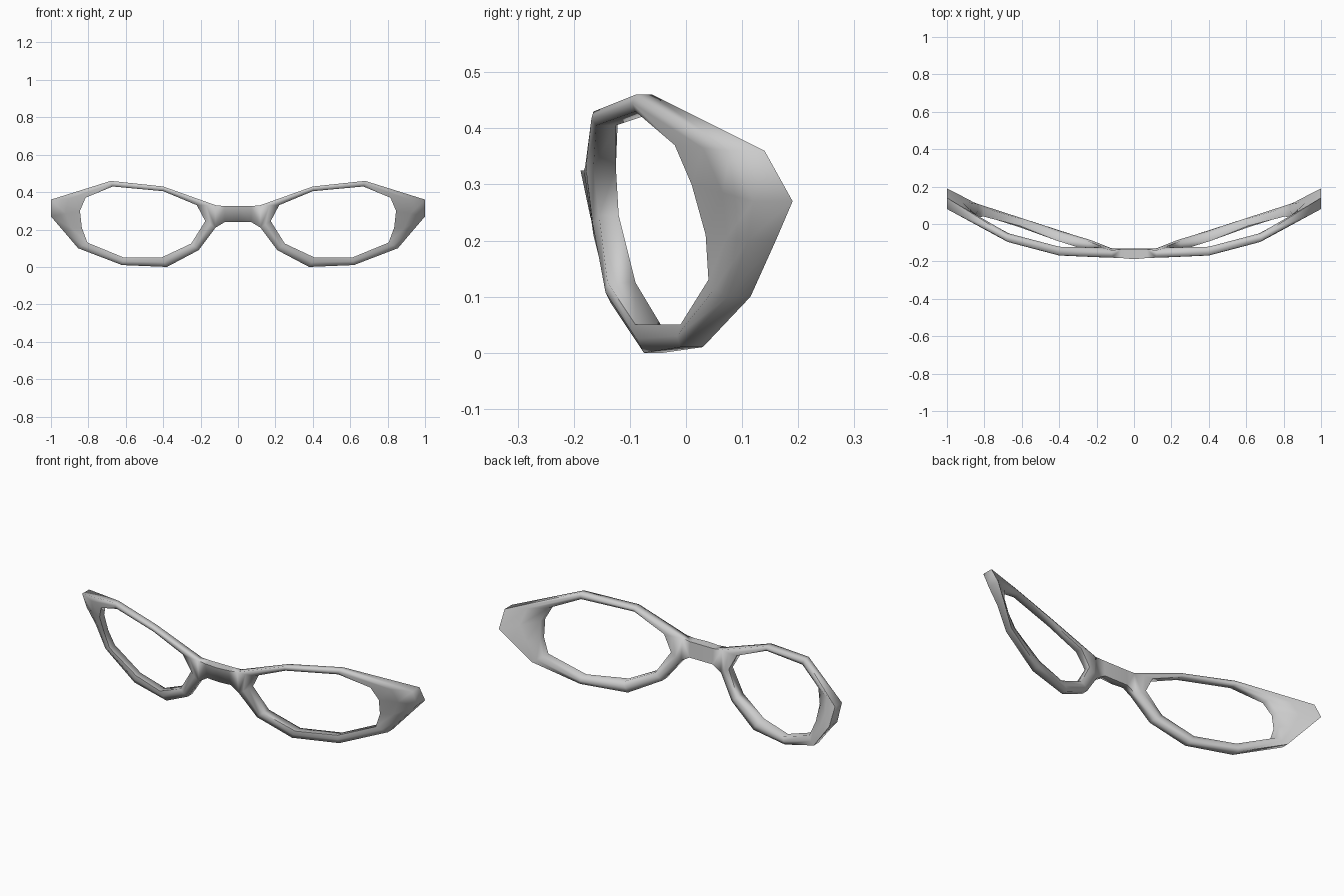
import bpy, bmesh, math
from mathutils import Vector

if "Cube" in bpy.data.objects:
    bpy.data.objects.remove(bpy.data.objects["Cube"], do_unlink=True)

grey = bpy.data.materials.new("frame grey")
grey.use_nodes = True
colour = (0.6, 0.6, 0.6, 1)
grey.diffuse_color = colour
grey.node_tree.nodes["Principled BSDF"].inputs["Base Color"].default_value = colour

# Stations round one lens: outer x, z, front y, back y, then the same for the inner edge
RIM = [
    (.12, .33, -.18, -.14, .22, .33, -.165, -.125),
    (.40, .43, -.165, -.13, .40, .405, -.16, -.125),
    (.68, .46, -.09, -.06, .67, .43, -.09, -.05),
    (1.0, .36, .08, .14, .815, .37, -.02, .02),
    (1.0, .27, .12, .19, .845, .30, .01, .05),
    (.94, .20, .11, .16, .835, .21, .035, .07),
    (.855, .10, .075, .115, .805, .13, .04, .085),
    (.62, .01, -.01, .03, .61, .05, -.01, .03),
    (.38, .0, -.075, -.04, .41, .05, -.09, -.045),
    (.21, .09, -.135, -.095, .25, .125, -.14, -.09),
    (.12, .21, -.165, -.13, .175, .245, -.155, -.12),
]

bm = bmesh.new()


def section(ox, oz, of, ob, ix, iz, nf, nb):
    """Six-sided rim section: square edges with a soft ridge front and back."""
    bulge = .006 if ox < .9 else 0
    mx, mz = (ox + ix) / 2, (oz + iz) / 2
    points = [(ox, of, oz), (mx, (of + nf) / 2 - bulge, mz), (ix, nf, iz),
              (ix, nb, iz), (mx, (ob + nb) / 2 + bulge, mz), (ox, ob, oz)]
    return [bm.verts.new(p) for p in points]


def bridge_section(x, front):
    points = [(x, front, .325), (x, -.135, .325), (x, -.13, .24), (x, front + .018, .24)]
    return [bm.verts.new(p) for p in points]


def skin(a, b):
    n = len(a)
    for i in range(n):
        j = (i + 1) % n
        bm.faces.new((a[i], a[j], b[j], b[i]))


# Closed lens rim, leaving the nose side open for the bridge
rings = [section(*s) for s in RIM]
for k, ring in enumerate(rings):
    following = rings[(k + 1) % len(rings)]
    for i in range(6):
        if k == len(rings) - 1 and i == 5:
            continue
        j = (i + 1) % 6
        bm.faces.new((ring[i], ring[j], following[j], following[i]))

# Half of the nose bridge
top, low = rings[0], rings[-1]
socket = [top[0], top[5], low[5], low[0]]
neck = bridge_section(.07, -.182)
middle = bridge_section(0, -.188)
skin(socket, neck)
skin(neck, middle)

# Mirrored half, welded on the centre line
copy = bmesh.ops.duplicate(bm, geom=bm.verts[:] + bm.edges[:] + bm.faces[:])["geom"]
for v in copy:
    if isinstance(v, bmesh.types.BMVert):
        v.co.x = -v.co.x
bmesh.ops.remove_doubles(bm, verts=bm.verts[:], dist=.0001)
bmesh.ops.recalc_face_normals(bm, faces=bm.faces[:])

mesh = bpy.data.meshes.new("spectacle_frame")
bm.to_mesh(mesh)
bm.free()
mesh.materials.append(grey)
frame = bpy.data.objects.new("spectacle_frame", mesh)
bpy.context.collection.objects.link(frame)

# Soft shading with crisp wing tips
bpy.ops.object.select_all(action="DESELECT")
frame.select_set(True)
bpy.context.view_layer.objects.active = frame
bpy.ops.object.shade_smooth_by_angle(angle=math.radians(85))
